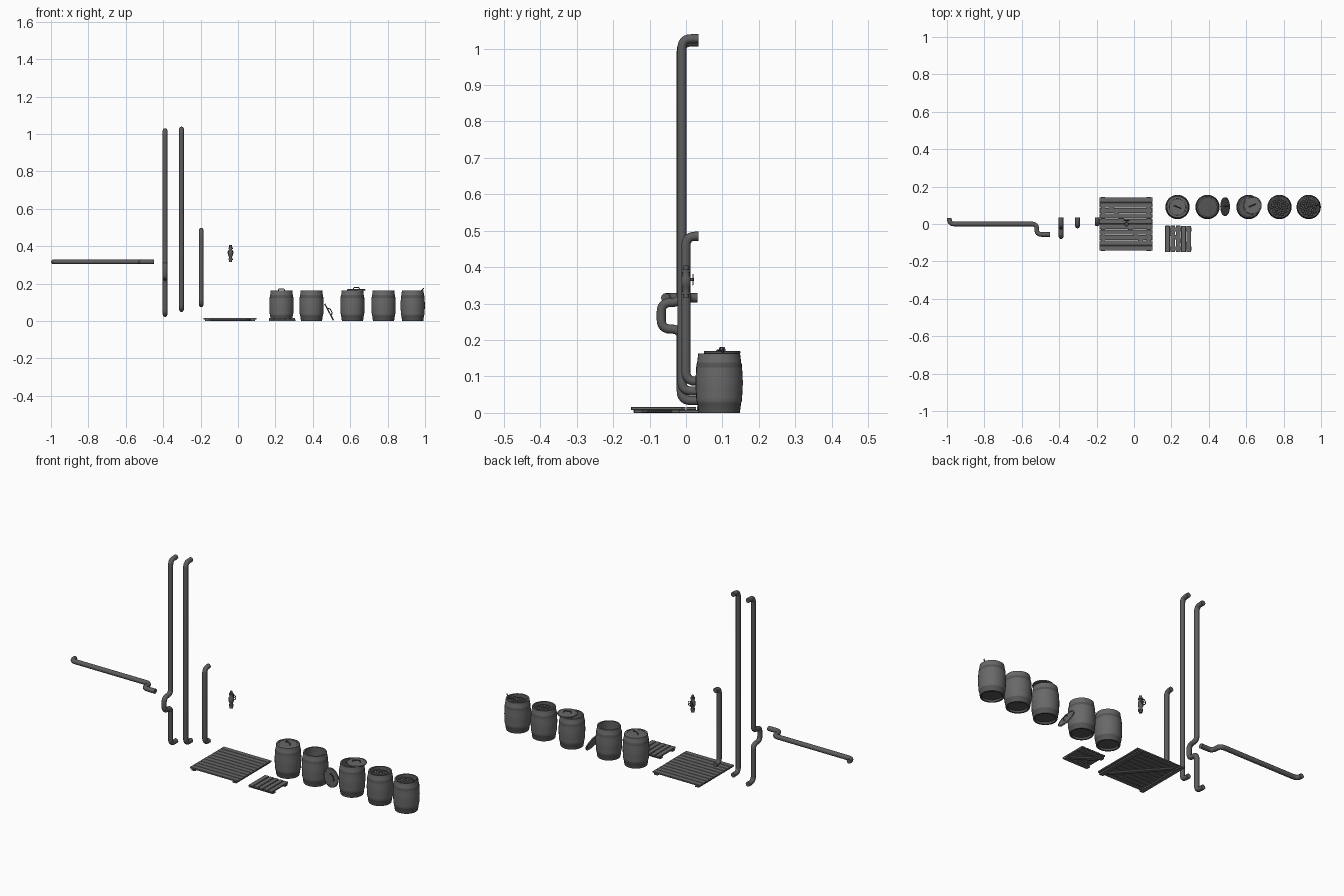
import bpy, bmesh, math, random
from mathutils import Vector, Matrix

cube = bpy.data.objects.get("Cube")
if cube:
    bpy.data.objects.remove(cube)
random.seed(4)
ROW_Y = 0.091
PIPE_R = 0.0125


def material(name, grey):
    mat = bpy.data.materials.new(name)
    mat.use_nodes = True
    color = (grey, grey, grey, 1)
    mat.diffuse_color = color
    mat.node_tree.nodes["Principled BSDF"].inputs["Base Color"].default_value = color
    return mat


WOOD = material("grey_wood", 0.14)
METAL = material("pipe_metal", 0.11)
IRON = material("dark_iron", 0.09)


def finish(name, bm, mat, smooth=True):
    mesh = bpy.data.meshes.new(name)
    bmesh.ops.recalc_face_normals(bm, faces=bm.faces)
    bm.to_mesh(mesh)
    bm.free()
    mesh.materials.append(mat)
    ob = bpy.data.objects.new(name, mesh)
    bpy.context.collection.objects.link(ob)
    if smooth:
        bpy.ops.object.select_all(action='DESELECT')
        ob.select_set(True)
        bpy.context.view_layer.objects.active = ob
        bpy.ops.object.shade_smooth_by_angle(angle=math.radians(40))
    return ob


def lathe(name, profile, mat, steps=28):
    """Spin a (radius, height) profile around z."""
    bm = bmesh.new()
    verts = [bm.verts.new((r, 0, z)) for r, z in profile]
    edges = [bm.edges.new(pair) for pair in zip(verts, verts[1:])]
    bmesh.ops.spin(bm, geom=verts + edges, cent=(0, 0, 0), axis=(0, 0, 1),
                   angle=math.tau, steps=steps)
    bmesh.ops.remove_doubles(bm, verts=bm.verts, dist=1e-5)
    return finish(name, bm, mat)


def tube(name, corners, radius, bend, mat, sides=4):
    """Round tube through corner points, with filleted bends."""
    pts = [Vector(c) for c in corners]
    path = [pts[0]]
    for a, b, c in zip(pts, pts[1:], pts[2:]):
        p, q = b + (a - b).normalized() * bend, b + (c - b).normalized() * bend
        for i in range(7):
            t = i / 6
            path.append(p * (1 - t) ** 2 + b * 2 * t * (1 - t) + q * t * t)
    path.append(pts[-1])
    curve = bpy.data.curves.new(name, 'CURVE')
    curve.dimensions = '3D'
    curve.bevel_depth = radius
    curve.bevel_resolution = sides
    curve.use_fill_caps = True
    curve.materials.append(mat)
    spline = curve.splines.new('POLY')
    spline.points.add(len(path) - 1)
    for point, co in zip(spline.points, path):
        point.co = (*co, 1)
    ob = bpy.data.objects.new(name, curve)
    bpy.context.collection.objects.link(ob)
    return ob


# Pipes
def riser(name, x, y, low, high, middle=()):
    end = 0.034
    tube(name, [(x, end, high), (x, y, high), *middle, (x, y, low), (x, end, low)],
         PIPE_R, 0.026, METAL)


jog = [(-0.39, y, z) for y, z in
       [(-0.013, 0.303), (-0.068, 0.303), (-0.068, 0.23), (-0.013, 0.23)]]
riser("tall_offset_pipe", -0.39, -0.013, 0.034, 1.018, jog)
riser("tall_pipe", -0.302, -0.011, 0.06, 1.027)
riser("short_pipe", -0.197, 0, 0.087, 0.485)
tube("horizontal_pipe",
     [(-0.987, 0.032, 0.316), (-0.987, 0, 0.316), (-0.52, 0, 0.316),
      (-0.52, -0.056, 0.316), (-0.45, -0.056, 0.316)], PIPE_R, 0.026, METAL)

# Valve with flanges, stem and hand wheel
body = [(0, 0), (0.008, 0), (0.008, 0.01), (0.012, 0.01), (0.012, 0.018),
        (0.009, 0.018), (0.009, 0.03), (0.013, 0.036), (0.013, 0.056),
        (0.009, 0.062), (0.009, 0.07), (0.012, 0.07), (0.012, 0.078),
        (0.007, 0.078), (0.007, 0.09), (0, 0.09)]
lathe("valve_body", body, METAL, 16).location = (-0.04, 0, 0.315)
hub = Vector((-0.04, 0.019, 0.366))
tube("valve_stem", [(-0.04, 0, 0.366), (-0.04, 0.022, 0.366)], 0.004, 0, METAL)
bpy.ops.mesh.primitive_torus_add(
    major_radius=0.014, minor_radius=0.002, major_segments=20, minor_segments=6,
    location=hub, rotation=(math.pi / 2, 0, 0))
wheel = bpy.context.object
wheel.name = "valve_wheel"
wheel.data.materials.append(METAL)
bpy.ops.object.shade_smooth_by_angle()
for arm in (Vector((0.014, 0, 0)), Vector((0, 0, 0.014))):
    tube("valve_spoke", [hub - arm, hub + arm], 0.0016, 0, METAL, 2)


# Pallets
def add_board(bm, center, size, turn=0):
    bmesh.ops.create_cube(bm, size=1, matrix=Matrix.Translation(center)
                          @ Matrix.Rotation(turn, 4, 'Z') @ Matrix.Diagonal((*size, 1)))


def pallet(name, location, length, width, count, fill, slope, turn=0):
    """Boards along x on two battens and a diagonal brace."""
    bm = bmesh.new()
    pitch = width / count
    for i in range(count):
        y = (i + 0.5) * pitch - width / 2
        slack = random.uniform(0, 0.003)
        add_board(bm, (0, y, 0.012), (length - slack, pitch * fill, 0.008))
    side = length / 2 - 0.02
    for x in (-side, side):
        add_board(bm, (x, 0, 0.004), (0.022, width, 0.008))
    run, rise = 2 * side - 0.022, width * 0.86
    add_board(bm, (0, 0, 0.0045), (math.hypot(run, rise) - 0.02, 0.02, 0.007),
              slope * math.atan2(rise, run))
    ob = finish(name, bm, WOOD, smooth=False)
    ob.location = location
    ob.rotation_euler.z = turn
    bevel = ob.modifiers.new("worn_edges", 'BEVEL')
    bevel.width = 0.001
    bevel.segments = 1


pallet("large_pallet", (-0.043, 0, 0), 0.284, 0.288, 10, 0.93, -1)
pallet("small_pallet", (0.236, -0.08, 0), 0.142, 0.142, 5, 0.87, 1, math.pi / 2)

# Barrels: recessed base, hoops, bulging staves, rim and hollow inside
shell = [(0, 0.01), (0.047, 0.01), (0.049, 0), (0.0565, 0), (0.0605, 0.028),
         (0.0622, 0.032), (0.0632, 0.042), (0.0632, 0.046), (0.0645, 0.065),
         (0.065, 0.083), (0.0645, 0.1), (0.0632, 0.12), (0.0632, 0.124),
         (0.0622, 0.134), (0.0605, 0.138), (0.0575, 0.163), (0.05, 0.163),
         (0.051, 0.148), (0.058, 0.083), (0.051, 0.016), (0, 0.016)]
centers = [0.2325, 0.393, 0.612, 0.778, 0.934]
for x in centers:
    barrel = lathe("barrel", shell, WOOD)
    barrel.location = (x, ROW_Y, 0)
    barrel.data.materials.append(IRON)
    for face in barrel.data.polygons:
        z = face.center.z
        face.material_index = int(z < 0.03 or 0.122 < z < 0.137)


# Lids with arched handles
def lid(location, tilt=0, turn=0):
    plate = lathe("barrel_lid", [(0, 0), (0.049, 0), (0.05, 0.001), (0.05, 0.006),
                                 (0.045, 0.007), (0.044, 0.006), (0, 0.006)], WOOD)
    grip = tube("lid_handle", [(-0.02, 0, 0.004), (-0.015, 0, 0.016), (0.015, 0, 0.016),
                               (0.02, 0, 0.004)], 0.0025, 0.006, IRON, 2)
    grip.parent = plate
    plate.location = location
    plate.rotation_euler = (0, tilt, turn)


lid((centers[0], ROW_Y, 0.156), turn=-0.4)
lid((0.484, ROW_Y + 0.002, 0.046), tilt=math.radians(62))
lid((0.633, ROW_Y + 0.008, 0.163), turn=0.4)

# Round goods heaped in the two full barrels
for x in centers[3:]:
    bm = bmesh.new()
    bmesh.ops.create_circle(bm, cap_ends=True, segments=24, radius=0.052,
                            matrix=Matrix.Translation((0, 0, 0.138)))
    for i in range(45):
        r = 0.043 * math.sqrt((i + 0.5) / 45)
        a = i * math.pi * (3 - math.sqrt(5))
        spot = (r * math.cos(a), r * math.sin(a), 0.141 + random.uniform(0, 0.005))
        bmesh.ops.create_icosphere(bm, subdivisions=2, radius=random.uniform(0.007, 0.009),
                                   matrix=Matrix.Translation(spot))
    finish("barrel_goods", bm, IRON).location = (x, ROW_Y, 0)

# Scoop standing in the last barrel
tube("scoop_handle", [(0.955, ROW_Y + 0.005, 0.14), (0.985, ROW_Y + 0.01, 0.165),
                      (0.992, ROW_Y + 0.01, 0.176)], 0.003, 0.006, IRON, 2)
